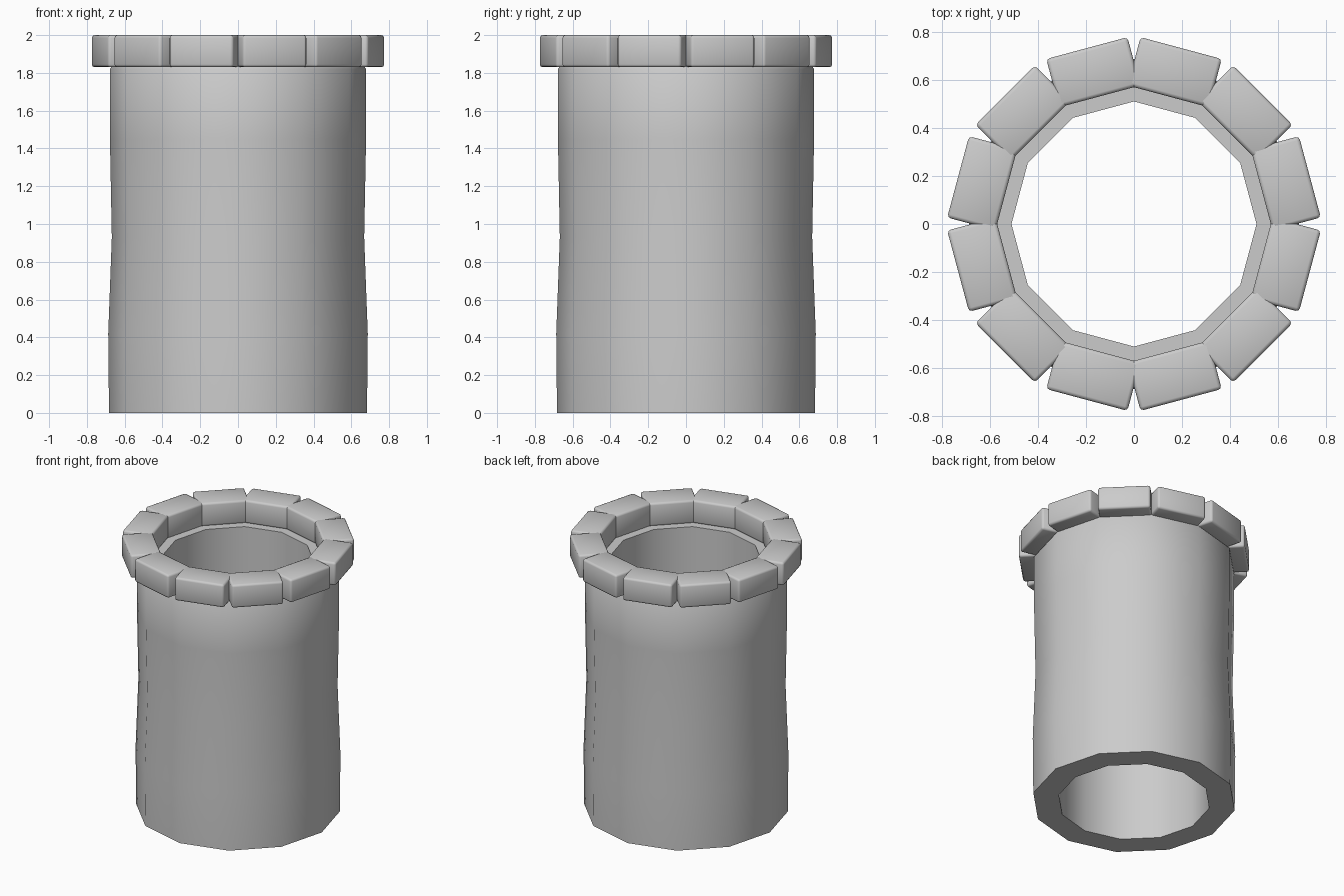
import bpy, bmesh, math
from mathutils import Matrix

if "Cube" in bpy.data.objects:
    bpy.data.objects.remove(bpy.data.objects["Cube"])

SIDES = 12

def make_object(name, bm, angle):
    bmesh.ops.recalc_face_normals(bm, faces=bm.faces)
    mesh = bpy.data.meshes.new(name)
    bm.to_mesh(mesh)
    bm.free()
    obj = bpy.data.objects.new(name, mesh)
    bpy.context.collection.objects.link(obj)
    bpy.ops.object.select_all(action='DESELECT')
    obj.select_set(True)
    bpy.context.view_layer.objects.active = obj
    bpy.ops.object.shade_smooth_by_angle(angle=math.radians(angle))
    return obj

# Tower wall: closed radius/height profile swept round 12 sides
profile = [(0.51, 0), (0.683, 0), (0.687, 0.42), (0.668, 0.93),
           (0.678, 1.45), (0.678, 1.82), (0.668, 1.835), (0.51, 1.835)]
bm = bmesh.new()
rings = []
for i in range(SIDES):
    a = math.tau * i / SIDES
    rings.append([bm.verts.new((r * math.cos(a), r * math.sin(a), z)) for r, z in profile])
for i in range(SIDES):
    p, q = rings[i], rings[(i + 1) % SIDES]
    for j in range(len(profile)):
        k = (j + 1) % len(profile)
        bm.faces.new((p[j], q[j], q[k], p[k]))
make_object("tower_wall", bm, 40)

# Rim: ring of rounded stone blocks, overlapping at their inner corners
inner, outer, width, low, high = 0.55, 0.758, 0.35, 1.83, 2.0
for i in range(SIDES):
    bm = bmesh.new()
    turn = Matrix.Rotation(math.tau * (i + 0.5) / SIDES, 4, 'Z')
    place = Matrix.Translation(((inner + outer) / 2, 0, (low + high) / 2))
    size = Matrix.Diagonal((outer - inner, width, high - low, 1))
    bmesh.ops.create_cube(bm, size=1, matrix=turn @ place @ size)
    bmesh.ops.bevel(bm, geom=bm.edges[:], offset=0.015, segments=2,
                    profile=0.5, affect='EDGES')
    make_object(f"rim_stone_{i + 1}", bm, 60)
